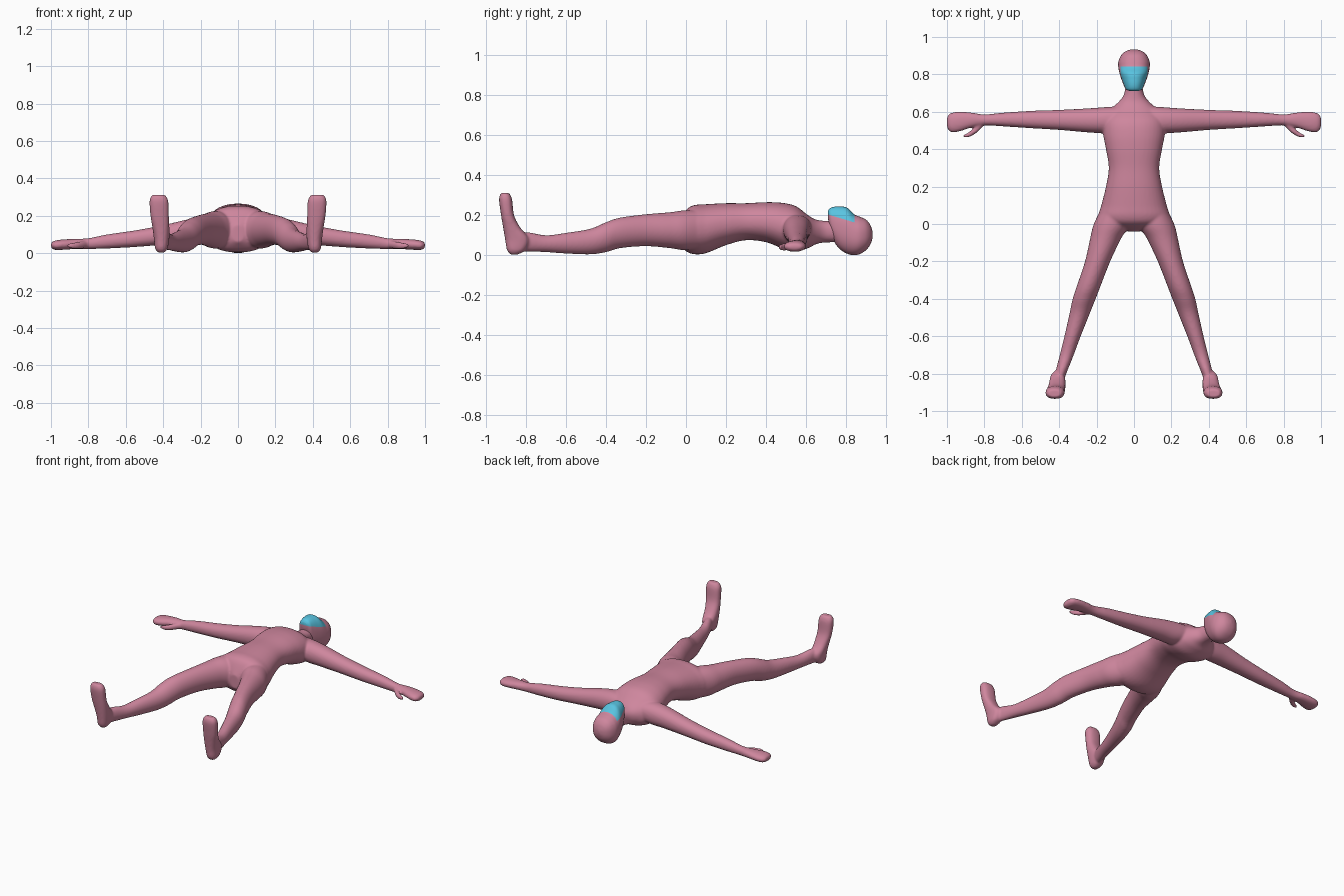
import bpy, bmesh
from math import sin, cos, pi
from mathutils import Vector

if "Cube" in bpy.data.objects:
    bpy.data.objects.remove(bpy.data.objects["Cube"])


def spline(rows, n=6):
    """Catmull-Rom interpolation of section rows."""
    out = []
    for i in range(len(rows) - 1):
        p = [rows[max(i - 1, 0)], rows[i], rows[i + 1], rows[min(i + 2, len(rows) - 1)]]
        for k in range(n):
            t = k / n
            out.append([0.5 * (2 * b + (c - a) * t + (2 * a - 5 * b + 4 * c - d) * t * t
                               + (3 * b - a - 3 * c + d) * t ** 3) for a, b, c, d in zip(*p)])
    return out + [list(rows[-1])]


def loft(bm, axis, rows, side=1, power=2.0, seg=40):
    """Closed tube; each row = position on axis, then low/high limits on the other two axes."""
    others = [i for i in range(3) if i != axis]
    rings = []
    for pos, a0, a1, b0, b1 in spline(rows):
        ring = []
        for k in range(seg):
            t = 2 * pi * k / seg
            c, s = cos(t), sin(t)
            e = 2 / power
            c = abs(c) ** e * (1 if c > 0 else -1)
            s = abs(s) ** e * (1 if s > 0 else -1)
            v = Vector((0, 0, 0))
            v[axis] = pos
            v[others[0]] = (a0 + a1) / 2 + (a1 - a0) / 2 * c
            v[others[1]] = (b0 + b1) / 2 + (b1 - b0) / 2 * s
            v.x *= side
            ring.append(bm.verts.new(v))
        rings.append(ring)
    for r, q in zip(rings, rings[1:]):
        for k in range(seg):
            j = (k + 1) % seg
            bm.faces.new((r[k], r[j], q[j], q[k]))
    bm.faces.new(rings[0])
    bm.faces.new(rings[-1])


def finish(bm, name, mat):
    bmesh.ops.recalc_face_normals(bm, faces=bm.faces)
    me = bpy.data.meshes.new(name)
    for f in bm.faces:
        f.smooth = True
    bm.to_mesh(me)
    bm.free()
    me.materials.append(mat)
    ob = bpy.data.objects.new(name, me)
    bpy.context.collection.objects.link(ob)
    return ob


def material(name, col):
    m = bpy.data.materials.new(name)
    m.diffuse_color = col
    m.use_nodes = True
    m.node_tree.nodes["Principled BSDF"].inputs["Base Color"].default_value = m.diffuse_color
    return m


pink = material("pink_skin", (0.62, 0.24, 0.34, 1))
blue = material("blue_mask", (0.10, 0.55, 0.75, 1))

# torso and neck: y, half width, z low, z high
torso = [(-.04, .03, .06, .15), (0, .16, .02, .225), (.04, .19, .005, .25), (.1, .175, .01, .255),
         (.2, .15, .05, .26), (.3, .135, .075, .26), (.4, .15, .065, .265), (.48, .165, .035, .262),
         (.55, .165, .02, .245), (.61, .13, .035, .2), (.65, .085, .055, .178), (.69, .055, .063, .172),
         (.74, .045, .065, .17), (.79, .04, .07, .16)]
# arm and hand: x, y limits, z limits
arm = [(.06, .49, .63, .08, .2), (.15, .485, .625, .06, .2), (.25, .49, .618, .055, .185),
       (.4, .503, .61, .045, .15), (.55, .512, .605, .033, .122), (.7, .522, .595, .025, .1),
       (.8, .527, .586, .022, .08), (.87, .515, .596, .022, .077), (.94, .493, .6, .018, .073),
       (.98, .492, .593, .018, .067), (1.0, .515, .575, .03, .055)]
thumb = [(.80, .53, .56, .03, .065), (.83, .498, .54, .025, .065), (.86, .475, .51, .022, .06),
         (.89, .463, .487, .025, .055), (.915, .462, .475, .033, .048)]
# leg: y, x limits, z limits
leg = [(.1, .04, .165, .04, .22), (0, .025, .215, .025, .225), (-.08, .07, .235, .035, .215),
       (-.2, .127, .262, .045, .205), (-.33, .178, .305, .035, .188), (-.4, .205, .328, .015, .165),
       (-.48, .237, .345, .004, .132), (-.6, .285, .372, .008, .112), (-.7, .322, .397, .015, .1),
       (-.79, .358, .42, .018, .115), (-.85, .38, .435, .02, .11)]
# foot pointing up: z, x limits, y limits
foot = [(.002, .395, .425, -.875, -.845), (.025, .377, .443, -.895, -.805), (.08, .367, .45, -.905, -.785),
        (.14, .367, .458, -.915, -.83), (.2, .37, .468, -.925, -.86), (.28, .373, .473, -.935, -.87),
        (.312, .39, .46, -.925, -.885)]

# body fused into one smooth skin
bm = bmesh.new()
loft(bm, 1, [(y, -w, w, a, b) for y, w, a, b in torso], power=2.2)
for side in (1, -1):
    loft(bm, 0, arm, side, 2.15)
    loft(bm, 0, thumb, side)
    loft(bm, 1, leg, side)
    loft(bm, 2, foot, side, 2.4)
body = finish(bm, "body", pink)
rm = body.modifiers.new("fuse", 'REMESH')
rm.mode = 'VOXEL'
rm.voxel_size = 0.0065
rm.use_smooth_shade = True
sm = body.modifiers.new("soften", 'SMOOTH')
sm.factor = 0.5
sm.iterations = 8

# head: y, half width, z low, z high
head = [(.71, .022, .185, .222), (.72, .042, .13, .235), (.74, .054, .07, .242), (.77, .066, .03, .243),
        (.805, .077, .008, .238), (.84, .084, .0, .205), (.87, .083, .006, .192), (.9, .07, .025, .178),
        (.92, .05, .05, .155), (.93, .028, .075, .13), (.934, .005, .095, .11)]
mask_low = Vector((0, .3, 1)).normalized()
low_point = Vector((0, .845, .163))
for name, mat, is_mask in (("head", pink, False), ("face_mask", blue, True)):
    bm = bmesh.new()
    loft(bm, 1, [(y, -w, w, a, b) for y, w, a, b in head], power=2.3, seg=64)
    # clean cuts along the mask border
    for co, no in (((0, .842, 0), (0, 1, 0)), (low_point, mask_low)):
        bmesh.ops.bisect_plane(bm, geom=bm.verts[:] + bm.edges[:] + bm.faces[:], plane_co=co, plane_no=no)
    drop = []
    for f in bm.faces:
        c = f.calc_center_median()
        inside = c.y < .842 and (c - low_point).dot(mask_low) > 0
        if inside != is_mask:
            drop.append(f)
    bmesh.ops.delete(bm, geom=drop, context='FACES')
    finish(bm, name, mat)
